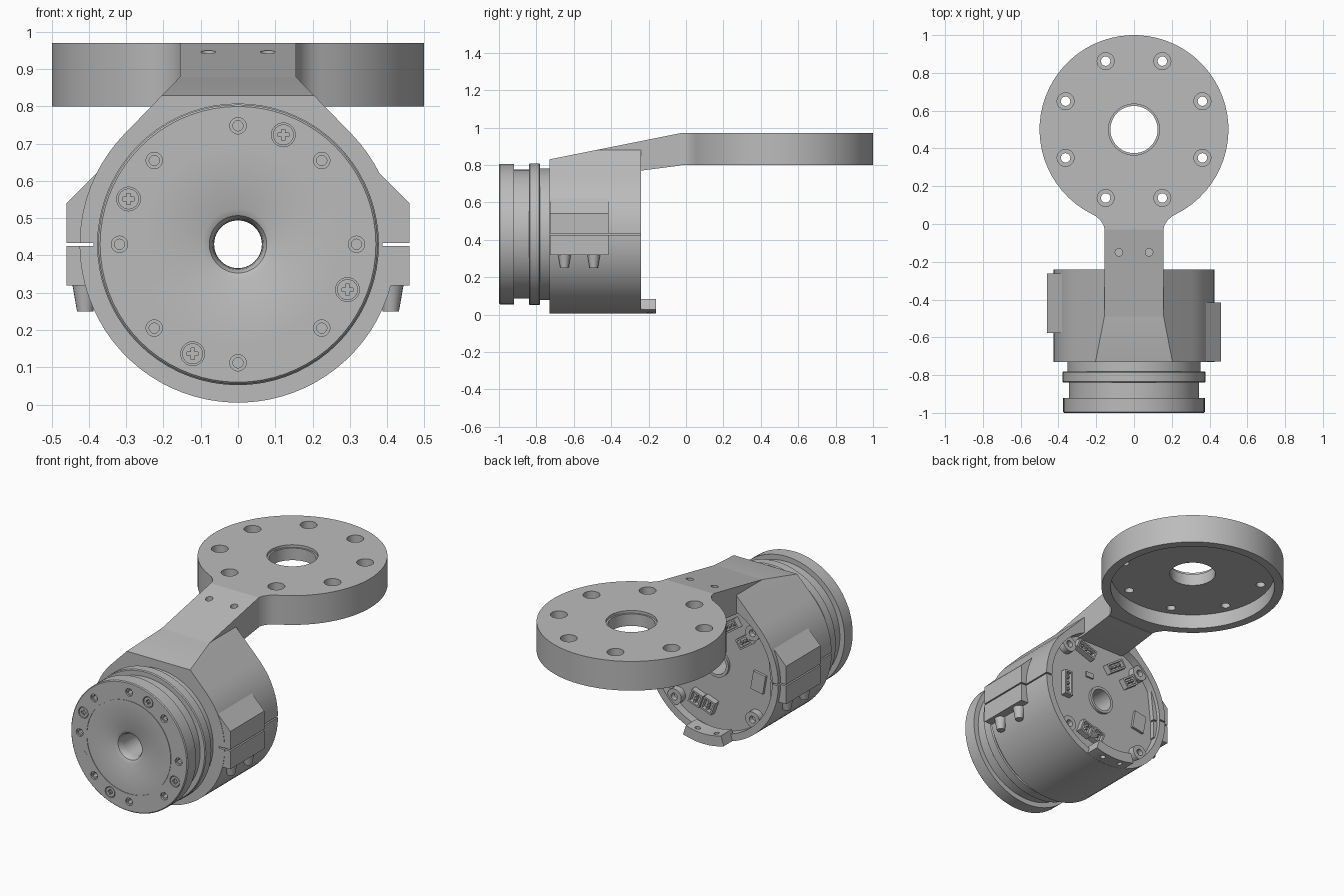
import bpy, bmesh, math
from mathutils import Vector

if "Cube" in bpy.data.objects:
    bpy.data.objects.remove(bpy.data.objects["Cube"])

grey = bpy.data.materials.new("machined grey")
grey.diffuse_color = (0.5, 0.5, 0.5, 1)
grey.use_nodes = True
grey.node_tree.nodes["Principled BSDF"].inputs["Base Color"].default_value = grey.diffuse_color
CZ = 0.43  # height of the motor axis


def finish(name, bm):
    bmesh.ops.recalc_face_normals(bm, faces=bm.faces[:])
    me = bpy.data.meshes.new(name)
    bm.to_mesh(me)
    bm.free()
    me.materials.append(grey)
    ob = bpy.data.objects.new(name, me)
    bpy.context.scene.collection.objects.link(ob)
    return ob


def place(axis, u, v, w):
    return Vector({"x": (w, u, v), "y": (u, w, v), "z": (u, v, w)}[axis])


def prism(name, pts, a, b, axis):
    """Extrude a 2D outline from a to b along an axis."""
    bm = bmesh.new()
    lo = [bm.verts.new(place(axis, u, v, a)) for u, v in pts]
    hi = [bm.verts.new(place(axis, u, v, b)) for u, v in pts]
    n = len(pts)
    bm.faces.new(lo)
    bm.faces.new(hi)
    for i in range(n):
        bm.faces.new((lo[i], lo[(i + 1) % n], hi[(i + 1) % n], hi[i]))
    return finish(name, bm)


def arc(r, cu=0, cv=0, start=0, end=360, n=32):
    full = abs(end - start) == 360
    angs = [math.radians(start + (end - start) * i / (n if full else n - 1)) for i in range(n)]
    return [(cu + r * math.cos(t), cv + r * math.sin(t)) for t in angs]


def lathe(name, profile, cu, cv, axis, n=64):
    """Revolve a closed (radius, position) profile about an axis."""
    bm = bmesh.new()
    rings = [[bm.verts.new(place(axis, u, v, w)) for u, v in arc(r, cu, cv, n=n)]
             for r, w in profile]
    for k, ra in enumerate(rings):
        rb = rings[(k + 1) % len(rings)]
        for i in range(n):
            j = (i + 1) % n
            bm.faces.new((ra[i], ra[j], rb[j], rb[i]))
    return finish(name, bm)


def cut(ob, cutter):
    mod = ob.modifiers.new("cut", "BOOLEAN")
    mod.operation, mod.solver, mod.object = "DIFFERENCE", "EXACT", cutter
    bpy.context.view_layer.objects.active = ob
    bpy.ops.object.modifier_apply(modifier=mod.name)
    bpy.data.objects.remove(cutter)


def hole(ob, r, u, v, a, b, axis, n=20):
    cut(ob, prism("cutter", arc(r, u, v, n=n), a, b, axis))


def rect(u0, u1, v0, v1):
    return [(u0, v0), (u1, v0), (u1, v1), (u0, v1)]


def polar(r, deg, cv):
    return r * math.cos(math.radians(deg)), cv + r * math.sin(math.radians(deg))


# Rotor: front flange, grooves and flared through bore
rotor = lathe("rotor", [
    (.065, -.70), (.065, -.95), (.068, -.975), (.077, -.991), (.095, -1),
    (.268, -1), (.268, -.997), (.272, -.997), (.272, -1), (.37, -1), (.375, -.995),
    (.375, -.92), (.345, -.92), (.345, -.84), (.373, -.84), (.378, -.835),
    (.378, -.785), (.373, -.78), (.352, -.78), (.352, -.70)], 0, CZ, "y", 72)
for k in range(8):
    x, z = polar(.318, 45 * k, CZ)
    hole(rotor, .022, x, z, -1.1, -.99, "y")
    hole(rotor, .014, x, z, -1.1, -.95, "y", 12)

# Flange screws with cross recesses
for deg in (67.5, 157.5, 247.5, 337.5):
    x, z = polar(.318, deg, CZ)
    hole(rotor, .032, x, z, -1.1, -.985, "y", 24)
    screw = prism("flange_screw", arc(.028, x, z, n=24), -.998, -.98, "y")
    for w, h in ((.015, .005), (.005, .015)):
        cut(screw, prism("cutter", rect(x - w, x + w, z - h, z + h), -1.1, -.990, "y"))
x, z = polar(.318, 202.5, CZ)
prism("flange_plug", arc(.024, x, z, n=24), -1.001, -.99, "y")

# Housing: round body with tangent shoulders, topped by a sloping saddle
outline = arc(.425, 0, CZ, 44.2, -224.2, 60) + [(-.155, .88), (.155, .88)]
housing = prism("housing", outline, -.73, -.24, "y")
bm = bmesh.new()
bm.from_mesh(housing.data)
res = bmesh.ops.bisect_plane(bm, geom=bm.verts[:] + bm.edges[:] + bm.faces[:],
                             plane_co=(0, -.73, .83), plane_no=(0, -.2, 1), clear_outer=True)
bmesh.ops.holes_fill(bm, edges=[e for e in bm.edges if e.is_boundary])
bmesh.ops.recalc_face_normals(bm, faces=bm.faces[:])
bm.to_mesh(housing.data)
bm.free()
hole(housing, .385, 0, CZ, -.29, -.1, "y", 64)
hole(housing, .065, 0, CZ, -.9, -.1, "y", 48)
for s in (-1, 1):
    cut(housing, prism("cutter", rect(s * .388, s * .5, .426, .434), -.8, -.1, "y"))

# Side clamp blocks, split at the axis height, with screw bosses underneath
for s, y0, y1 in ((1, -.728, -.415), (-1, -.578, -.262)):
    side = "right" if s > 0 else "left"
    upper = [(.36, .434), (.46, .434), (.46, .54), (.378, .622), (.34, .62)]
    lower = [(.36, .426), (.46, .426), (.46, .32), (.36, .32)]
    prism(side + "_clamp_upper", [(s * u, v) for u, v in upper], y0, y1, "y")
    prism(side + "_clamp_lower", [(s * u, v) for u, v in lower], y0, y1, "y")
    for f in (.25, .75):
        lathe(side + "_clamp_boss", [(.001, .33), (.036, .33), (.022, .25), (.001, .25)],
              s * .41, y0 + (y1 - y0) * f, "z", 20)

# Lower rear tab with two holes
tab = prism("rear_tab", arc(.424, 0, CZ, -108, -72, 14) + arc(.365, 0, CZ, -72, -108, 14),
            -.26, -.16, "y")
for x in (-.06, .06):
    hole(tab, .015, x, -.195, -.1, .2, "z", 14)

# Screw bosses inside the rear rim
for k in range(4):
    x, z = polar(.355, 45 + 90 * k, CZ)
    boss = prism("rear_boss", arc(.045, x, z, n=24), -.30, -.25, "y")
    hole(boss, .02, x, z, -.28, -.1, "y", 16)


# Circuit board parts: open sockets and plain chips on the rear face
def part(name, x, z, w, h, deg=0, depth=.035, socket=True):
    c, s = math.cos(math.radians(deg)), math.sin(math.radians(deg))

    def box(a, b):
        return [(x + u * c - v * s, CZ + z + u * s + v * c) for u, v in rect(-a, a, -b, b)]
    ob = prism(name, box(w / 2, h / 2), -.295, -.29 + depth, "y")
    if socket:
        cut(ob, prism("cutter", box(w / 2 - .01, h / 2 - .01), -.28, -.1, "y"))
        for i in (-1, 0, 1):
            d = i * max(w, h) * .25
            u, v = (d, 0) if w > h else (0, d)
            px, pz = x + u * c - v * s, CZ + z + u * s + v * c
            prism("pin", rect(px - .006, px + .006, pz - .006, pz + .006), -.285, -.26, "y")


part("side_socket", .25, .01, .055, .15)
part("upper_socket", -.09, .24, .13, .055, -35)
part("corner_socket", -.19, .18, .09, .06, -35)
part("top_socket", .12, .27, .13, .06, 20)
part("lower_socket_a", .12, -.23, .075, .08, 20)
part("lower_socket_b", .04, -.25, .075, .08, 20)
part("chip", -.27, -.04, .08, .11, 10, .015, False)
part("small_chip", .08, .13, .05, .03, 0, .01, False)
lathe("bore_collar", [(.064, -.30), (.064, -.275), (.08, -.275), (.08, -.30)], 0, CZ, "y", 40)

# Arm rising from the saddle to the mounting disc
arm = prism("arm", [(-.49, .878), (-.03, .97), (-.03, .797), (-.24, .77), (-.49, .77)],
            -.155, .155, "x")
for x in (-.08, .08):
    hole(arm, .02, x, -.15, .87, 1.1, "z", 18)

# Mounting disc with flared neck, hollow underside and bolt circle
neck = [(.155, -.03), (.162, -.005), (.18, .022), (.20, .04)]
plan = neck + arc(.5, 0, .5, -63.2, 243.2, 56) + [(-x, y) for x, y in reversed(neck)]
disc = prism("mounting_disc", plan, .80, .97, "z")
hole(disc, .45, 0, .5, .7, .885, "z", 64)
hole(disc, .125, 0, .5, .7, 1.1, "z", 48)
hole(disc, .135, 0, .5, .955, 1.1, "z", 48)
for k in range(8):
    x, y = polar(.392, 22.5 + 45 * k, .5)
    hole(disc, .045, x, y, .92, 1.1, "z", 24)
    hole(disc, .025, x, y, .7, 1.1, "z", 16)

# Smooth curved faces while keeping edges crisp
bpy.ops.object.select_all(action="DESELECT")
for ob in bpy.context.scene.objects:
    ob.select_set(True)
bpy.context.view_layer.objects.active = housing
bpy.ops.object.shade_smooth_by_angle(angle=math.radians(30))
